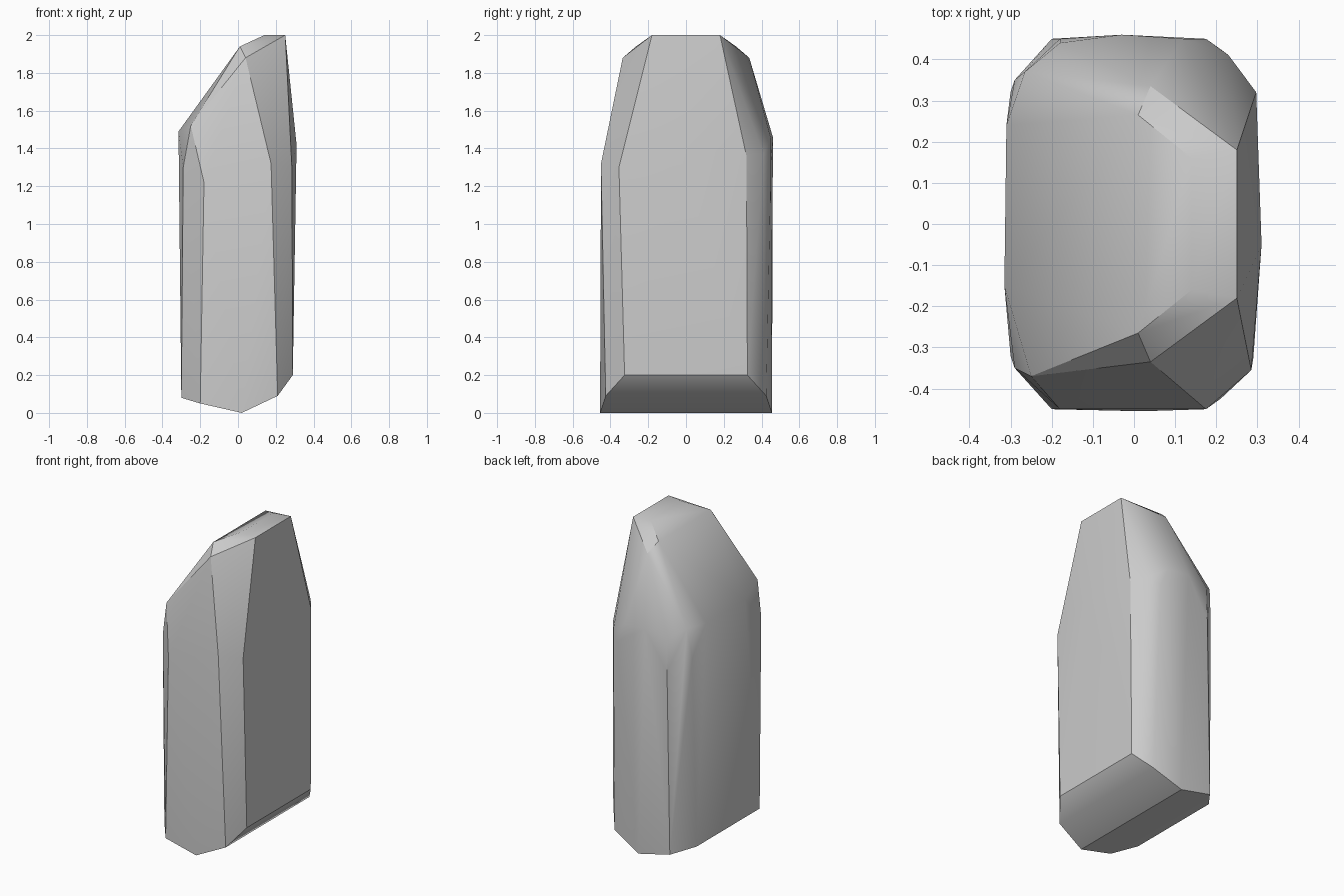
import bpy, bmesh, math

cube = bpy.data.objects.get("Cube")
if cube:
    bpy.data.objects.remove(cube, do_unlink=True)

# Pale grey stone
stone = bpy.data.materials.new("pale_grey_stone")
stone.use_nodes = True
GREY = (0.6, 0.6, 0.6, 1)
stone.diffuse_color = GREY
stone.node_tree.nodes["Principled BSDF"].inputs["Base Color"].default_value = GREY

# Corners shared by both halves (x, half depth, z)
mirrored = [
    # slanted foot
    (-0.30, 0.32, 0.08), (-0.20, 0.45, 0.05), (0.02, 0.455, 0.0),
    (0.21, 0.425, 0.09), (0.29, 0.325, 0.20),
    # shoulder
    (-0.29, 0.35, 1.30), (-0.18, 0.45, 1.22), (0.175, 0.45, 1.32),
    # crown and its small bevels
    (0.25, 0.18, 2.0), (0.14, 0.16, 2.0), (0.01, 0.265, 1.94), (0.04, 0.335, 1.88),
]
# Corners that differ between front and back
single = [
    (-0.315, -0.15, 1.49), (-0.31, 0.24, 1.49),
    (-0.25, -0.37, 1.52), (-0.265, 0.37, 1.49), (-0.18, 0.44, 1.44),
    (-0.03, 0.46, 1.46), (0.12, 0.45, 1.45),
    (0.31, -0.05, 1.42), (0.285, -0.355, 1.30), (0.23, 0.41, 1.37), (0.297, 0.32, 1.36),
]
corners = single + [(x, s * y, z) for x, y, z in mirrored for s in (-1, 1)]

# Faceted standing stone wrapped around the corners
bm = bmesh.new()
for co in corners:
    bm.verts.new(co)
hull = bmesh.ops.convex_hull(bm, input=bm.verts[:])
loose = {v for v in hull["geom_interior"] + hull["geom_unused"]
         if isinstance(v, bmesh.types.BMVert)}
bmesh.ops.delete(bm, geom=list(loose), context="VERTS")
bmesh.ops.dissolve_limit(bm, angle_limit=math.radians(1), verts=bm.verts[:], edges=bm.edges[:])
bmesh.ops.recalc_face_normals(bm, faces=bm.faces[:])

mesh = bpy.data.meshes.new("standing_stone")
bm.to_mesh(mesh)
bm.free()
mesh.materials.append(stone)
obj = bpy.data.objects.new("standing_stone", mesh)
bpy.context.collection.objects.link(obj)
bpy.context.view_layer.objects.active = obj
obj.select_set(True)
bpy.ops.object.shade_smooth_by_angle(angle=math.radians(30))
